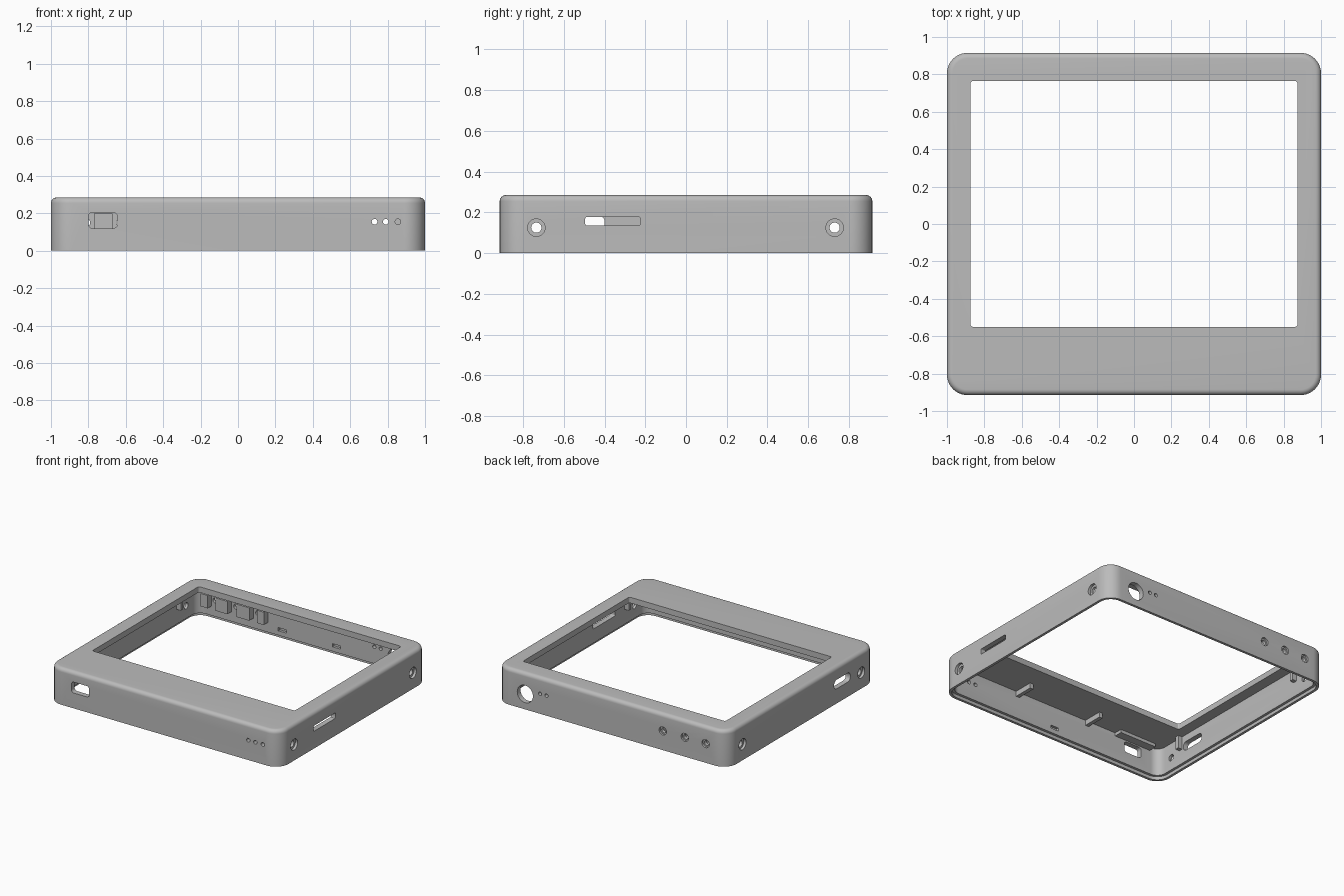
import bpy, bmesh, math
from mathutils import Matrix

if "Cube" in bpy.data.objects:
    bpy.data.objects.remove(bpy.data.objects["Cube"])

grey = bpy.data.materials.new("plain grey")
grey.diffuse_color = (0.5, 0.5, 0.5, 1)
grey.use_nodes = True
grey.node_tree.nodes["Principled BSDF"].inputs["Base Color"].default_value = grey.diffuse_color
HX, HY, H = 1.0, 0.915, 0.285
WALL, CEIL = 0.04, 0.24


def outline(x0, x1, y0, y1, r, n=8):
    """Rounded rectangle, counter-clockwise."""
    pts = []
    for k, (cx, cy) in enumerate([(x1 - r, y1 - r), (x0 + r, y1 - r), (x0 + r, y0 + r), (x1 - r, y0 + r)]):
        for i in range(n + 1):
            a = math.pi / 2 * (k + i / n)
            pts.append((cx + r * math.cos(a), cy + r * math.sin(a)))
    return pts


def loft(name, rings, matrix=None):
    """Closed solid through rings of (points, height)."""
    bm = bmesh.new()
    loops = [[bm.verts.new((x, y, z)) for x, y in pts] for pts, z in rings]
    for a, b in zip(loops, loops[1:]):
        for i in range(len(a)):
            j = (i + 1) % len(a)
            bm.faces.new((a[i], a[j], b[j], b[i]))
    bm.faces.new(loops[0][::-1])
    bm.faces.new(loops[-1])
    if matrix:
        bm.transform(matrix)
    bmesh.ops.recalc_face_normals(bm, faces=bm.faces)
    me = bpy.data.meshes.new(name)
    bm.to_mesh(me)
    bm.free()
    me.materials.append(grey)
    ob = bpy.data.objects.new(name, me)
    bpy.context.collection.objects.link(ob)
    return ob


def prism(name, x0, x1, y0, y1, z0, z1, r=0.0, matrix=None, n=8):
    if r:
        pts = outline(x0, x1, y0, y1, r, n)
    else:
        pts = [(x0, y0), (x1, y0), (x1, y1), (x0, y1)]
    return loft(name, [(pts, z0), (pts, z1)], matrix)


def combine(body, tool, op):
    mod = body.modifiers.new(op, 'BOOLEAN')
    mod.operation, mod.object, mod.solver = op, tool, 'EXACT'
    bpy.context.view_layer.objects.active = body
    bpy.ops.object.modifier_apply(modifier=mod.name)
    bpy.data.objects.remove(tool)


# Wall frames: local x and y lie on the wall (y up), local z runs across it
ON_Y = Matrix(((1, 0, 0, 0), (0, 0, 1, 0), (0, 1, 0, 0), (0, 0, 0, 1)))
ON_X = Matrix(((0, 0, 1, 0), (1, 0, 0, 0), (0, 1, 0, 0), (0, 0, 0, 1)))


# Outer shell with a rounded top edge
F = 0.03
rings = [(outline(-HX, HX, -HY, HY, 0.11, 10), 0)]
for i in range(7):
    a = math.pi / 2 * i / 6
    d = F * (1 - math.cos(a))
    rings.append((outline(-HX + d, HX - d, -HY + d, HY - d, 0.11 - d, 10), H - F + F * math.sin(a)))
case = loft("case_shell", rings)


def cut(*args, **kw):
    combine(case, prism("cutter", *args, **kw), 'DIFFERENCE')


def hole(u, z, r, d0, d1, m):
    cut(u - r, u + r, z - r, z + r, d0, d1, r=r * 0.999, matrix=m, n=6)


# Hollow inside, rim step at the bottom and screen window
ix, iy = HX - WALL, HY - WALL
cut(-ix, ix, -iy, iy, -0.1, CEIL, r=0.07)
cut(-ix - 0.02, ix + 0.02, -iy - 0.02, iy + 0.02, -0.1, 0.025, r=0.09)
cut(-0.875, 0.875, -0.55, 0.765, 0.2, 0.4, r=0.015, n=3)

# Front wall: port and three small holes
cut(-0.80, -0.645, 0.12, 0.205, -1.0, -0.8, r=0.022, matrix=ON_Y, n=5)
for x in (0.73, 0.79, 0.855):
    hole(x, 0.155, 0.015, -1.0, -0.8, ON_Y)

# Back wall: round socket, two pin holes and three stepped button holes
hole(0.75, 0.12, 0.068, 0.8, 1.0, ON_Y)
for x in (0.62, 0.565):
    hole(x, 0.157, 0.014, 0.8, 1.0, ON_Y)
for x in (-0.44, -0.63, -0.81):
    hole(x, 0.15, 0.032, 0.9, 1.0, ON_Y)
    hole(x, 0.15, 0.02, 0.8, 1.0, ON_Y)

# Side walls: counterbored screw holes and slots
for y in (0.73, -0.735):
    for s in (-1, 1):
        lo, hi = sorted((s * 0.98, s * 1.1))
        hole(y, 0.125, 0.043, lo, hi, ON_X)
        lo, hi = sorted((s * 0.9, s * 1.1))
        hole(y, 0.125, 0.025, lo, hi, ON_X)
cut(-0.495, -0.225, 0.135, 0.178, 0.9, 1.1, r=0.008, matrix=ON_X, n=3)
cut(-0.60, -0.40, 0.115, 0.185, -1.1, -0.9, r=0.03, matrix=ON_X, n=5)

# Snap recesses inside the front and back walls
for x, lo, hi in ((0.0, -0.895, -0.85), (-0.23, 0.85, 0.895), (0.24, 0.85, 0.895)):
    cut(x - 0.035, x + 0.035, 0.06, 0.085, lo, hi, matrix=ON_Y)

case.select_set(True)
bpy.context.view_layer.objects.active = case
bpy.ops.object.shade_smooth_by_angle(angle=math.radians(30))

# Button guides on the inside of the back wall
for i, (x, w) in enumerate(((-0.87, 0.03), (-0.72, 0.05), (-0.535, 0.055), (-0.385, 0.03))):
    prism(f"button_guide_{i}", x - w, x + w, iy - 0.05, iy + 0.005, 0.1, 0.2)

# Ribs under the front border and the shelf above the port
for i, x in enumerate((0.34, -0.3)):
    prism(f"front_rib_{i}", x - 0.015, x + 0.015, -iy - 0.005, -0.72, 0.2, CEIL + 0.005)
prism("port_shelf", -0.88, -0.56, -iy - 0.005, -0.81, 0.215, CEIL + 0.005)

# Posts beside the screw holes
for s in (-1, 1):
    for y in (-0.63, 0.63):
        lo, hi = sorted((s * (ix + 0.005), s * (ix - 0.035)))
        prism("side_post", lo, hi, y - 0.015, y + 0.015, 0.14, CEIL + 0.005)
